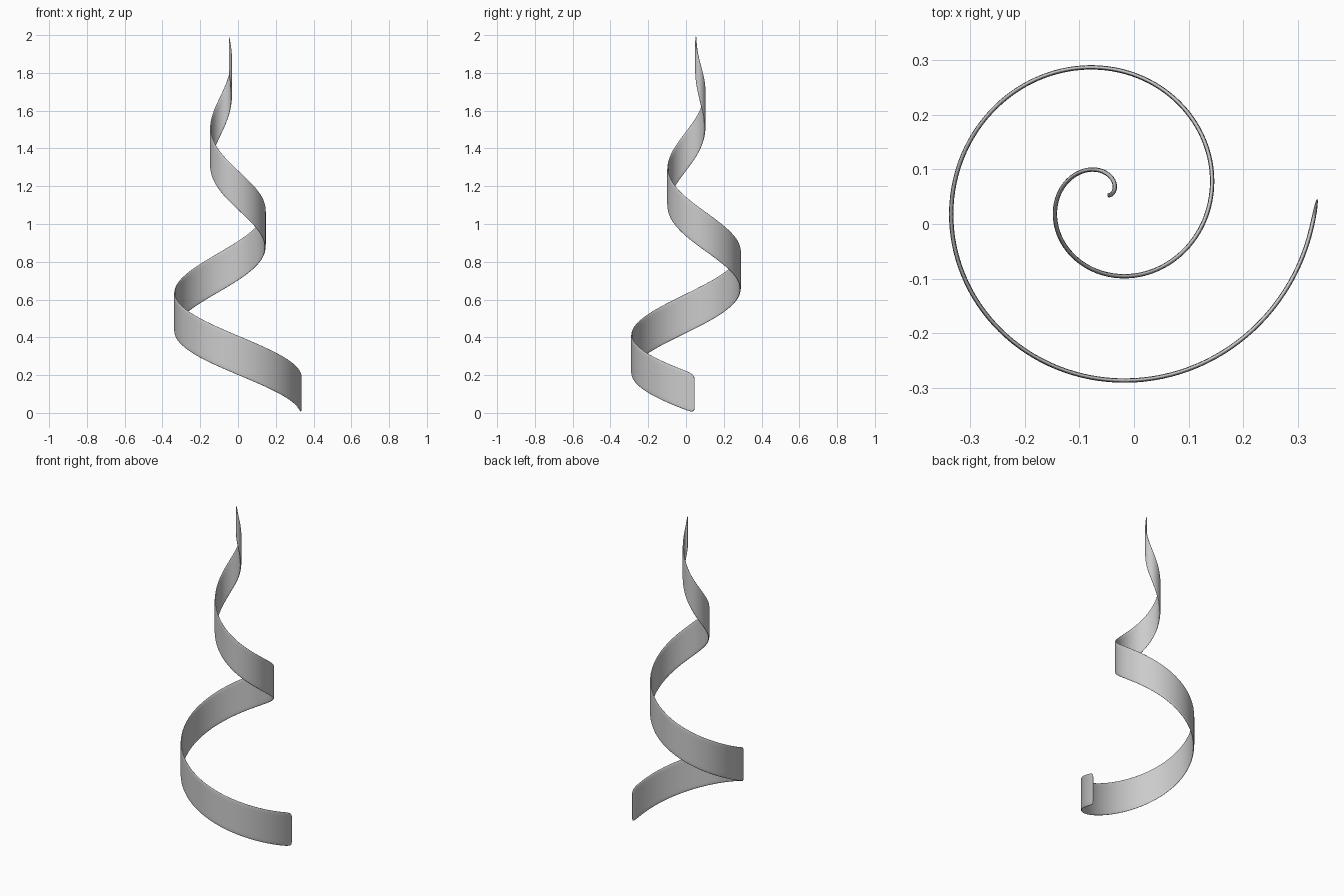
import bpy, bmesh
from math import sin, cos, pi

if "Cube" in bpy.data.objects:
    bpy.data.objects.remove(bpy.data.objects["Cube"])

R, TURNS, RISE, WIDTH = 0.388, 2, 1.8, 0.21
CX, CY = -0.048, 0.048
STEPS, ROWS = 64, 6

# ribbon: vertical strip following a spiral that shrinks as it climbs
bm = bmesh.new()
grid = []
for i in range(STEPS + 1):
    t = i / STEPS
    a, r = -2 * pi * TURNS * t, R * (1 - t)
    grid.append([bm.verts.new((CX + r * cos(a), CY + r * sin(a),
                               -0.005 + RISE * t + WIDTH * j / ROWS))
                 for j in range(ROWS + 1)])
for p, q in zip(grid, grid[1:]):
    for j in range(ROWS):
        bm.faces.new((p[j], q[j], q[j + 1], p[j + 1]))
mesh = bpy.data.meshes.new("spiral_ribbon")
bm.to_mesh(mesh)
bm.free()
mesh.shade_smooth()
ribbon = bpy.data.objects.new("spiral_ribbon", mesh)
bpy.context.collection.objects.link(ribbon)

# thickness towards the inside, then softened rims and corners
solid = ribbon.modifiers.new("thickness", 'SOLIDIFY')
solid.thickness = 0.008
solid.offset = 1
sub = ribbon.modifiers.new("soften", 'SUBSURF')
sub.levels = sub.render_levels = 2
